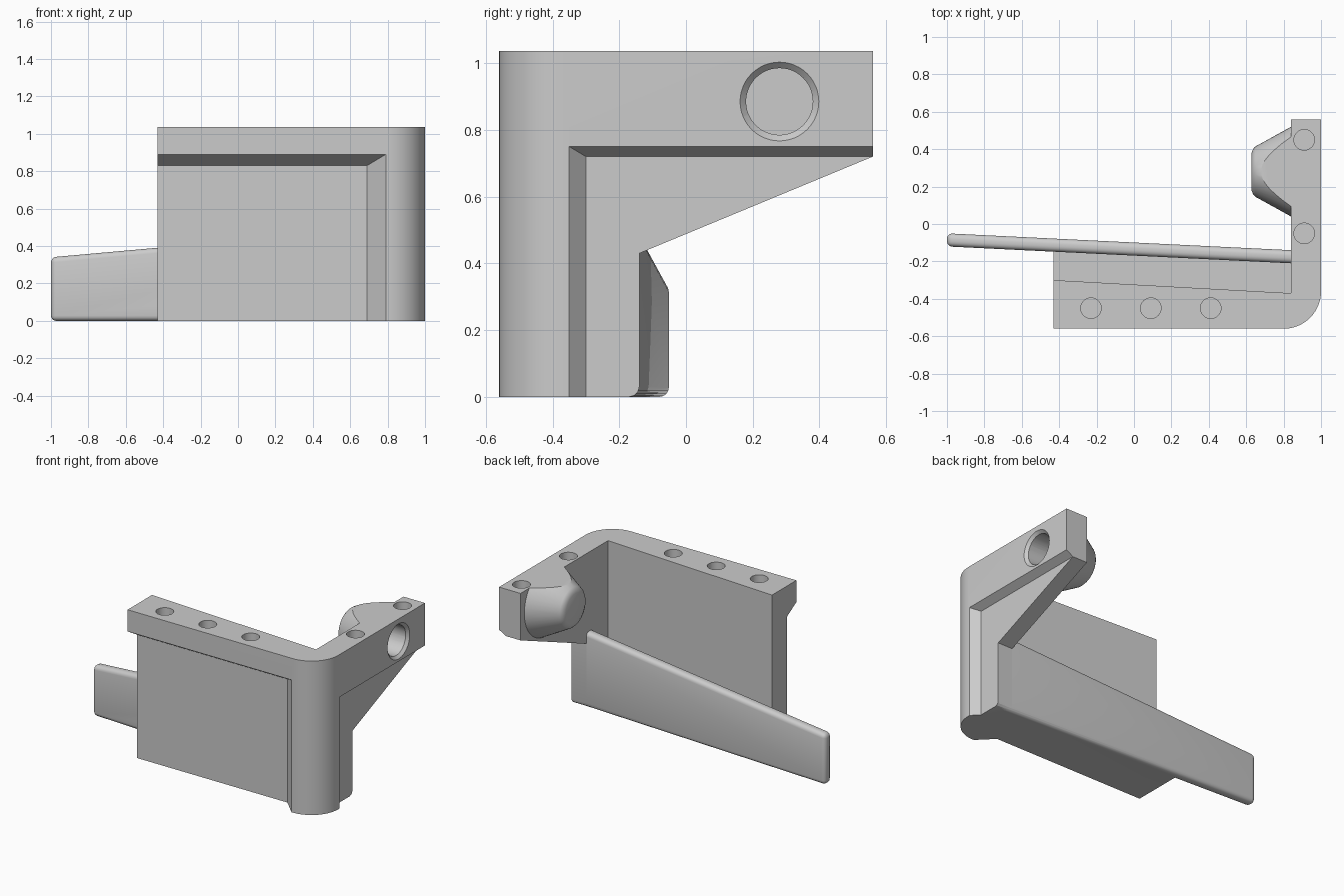
import bpy, bmesh
from math import cos, sin, pi, radians
from mathutils import Vector

cube = bpy.data.objects.get("Cube")
if cube:
    bpy.data.objects.remove(cube, do_unlink=True)

grey = bpy.data.materials.new("plain grey")
grey.use_nodes = True
grey.diffuse_color = (0.6, 0.6, 0.6, 1)
grey.node_tree.nodes["Principled BSDF"].inputs["Base Color"].default_value = (0.6, 0.6, 0.6, 1)


def finish(name, bm):
    bmesh.ops.recalc_face_normals(bm, faces=bm.faces)
    mesh = bpy.data.meshes.new(name)
    bm.to_mesh(mesh)
    bm.free()
    mesh.materials.append(grey)
    obj = bpy.data.objects.new(name, mesh)
    bpy.context.collection.objects.link(obj)
    return obj


def prism(name, points, direction):
    """Extrude a flat outline along a direction."""
    bm = bmesh.new()
    face = bm.faces.new([bm.verts.new(p) for p in points])
    new = bmesh.ops.extrude_face_region(bm, geom=[face])["geom"]
    verts = [v for v in new if isinstance(v, bmesh.types.BMVert)]
    bmesh.ops.translate(bm, verts=verts, vec=Vector(direction))
    return finish(name, bm)


def hull(name, points):
    """Convex solid around points."""
    bm = bmesh.new()
    for p in points:
        bm.verts.new(p)
    bmesh.ops.convex_hull(bm, input=bm.verts)
    bmesh.ops.dissolve_limit(bm, angle_limit=radians(0.5), verts=bm.verts, edges=bm.edges)
    return finish(name, bm)


def box(name, lo, hi):
    return hull(name, [(x, y, z) for x in (lo[0], hi[0])
                       for y in (lo[1], hi[1]) for z in (lo[2], hi[2])])


def ring(x, r, n=48):
    """Circle around the socket axis."""
    return [(x, 0.28 + r * cos(2 * pi * i / n), 0.885 + r * sin(2 * pi * i / n))
            for i in range(n)]


def apply_modifier(obj, mod):
    bpy.ops.object.select_all(action='DESELECT')
    bpy.context.view_layer.objects.active = obj
    obj.select_set(True)
    bpy.ops.object.modifier_apply(modifier=mod.name)


def combine(body, other, operation):
    mod = body.modifiers.new("combine", 'BOOLEAN')
    mod.operation = operation
    mod.solver = 'EXACT'
    mod.object = other
    apply_modifier(body, mod)
    bpy.data.objects.remove(other, do_unlink=True)


# L-shaped wall with a rounded outer corner
corner = [(0.8 + 0.2 * sin(a), -0.36 - 0.2 * cos(a), 0)
          for a in [pi / 2 * i / 14 for i in range(15)]]
outline = [(-0.43, -0.56, 0)] + corner + [
    (1, 0.56, 0), (0.84, 0.56, 0), (0.84, -0.37, 0), (-0.43, -0.30, 0)]
body = prism("corner_bracket", outline, (0, 0, 1.1))

# Sloped underside of the side wall
under = [(-0.17, -0.5), (-0.17, 0), (-0.155, 0.004), (-0.144, 0.015), (-0.14, 0.03),
         (-0.14, 0.43), (0.56, 0.72), (0.8, 0.82), (0.8, -0.5)]
combine(body, prism("underside_cutter", [(0.7, y, z) for y, z in under], (0.5, 0, 0)),
        'DIFFERENCE')

# Recessed panels with chamfered borders
front = [(x, y, z) for y, edge, top in ((-0.46, 0.69, 0.83), (-0.66, 0.89, 0.95))
         for x in (-0.8, edge) for z in (-0.3, top)]
side = [(x, y, z) for x, edge, top in ((0.95, -0.30, 0.72), (1.05, -0.40, 0.78))
        for y in (0.9, edge) for z in (-0.3, top)]
for points in (front, side):
    combine(body, hull("recess_cutter", points), 'DIFFERENCE')

# Channel floor
floor = [(-0.43, -0.34, 0), (0.88, -0.41, 0), (0.88, -0.18, 0), (-0.43, -0.115, 0)]
combine(body, prism("channel_floor", floor, (0, 0, 0.08)), 'UNION')

# Long tapering fin with rounded edges
fin = hull("fin", [(x, y, z) for x, y0, y1, top in
                   ((-1, -0.12, -0.05, 0.34), (0.9, -0.213, -0.143, 0.51))
                   for y in (y0, y1) for z in (0, top)])
bevel = fin.modifiers.new("round", 'BEVEL')
bevel.width = 0.028
bevel.segments = 4
apply_modifier(fin, bevel)
combine(body, fin, 'UNION')

# Conical boss on the inner side, trimmed flush with the top
boss = ring(0.86, 0.251) + ring(0.65, 0.135) + ring(0.638, 0.123) + ring(0.628, 0.1)
combine(body, hull("boss", boss), 'UNION')
combine(body, box("top_trim", (-2, -2, 1.036), (2, 2, 2)), 'DIFFERENCE')

# Blind socket with a chamfered mouth
combine(body, hull("socket_cutter", ring(0.68, 0.1) + ring(1.1, 0.1)), 'DIFFERENCE')
combine(body, hull("mouth_cutter", ring(0.98, 0.098) + ring(1.02, 0.138)), 'DIFFERENCE')

# Screw holes in the top rim
for x, y in ((-0.23, -0.45), (0.09, -0.45), (0.41, -0.45), (0.91, 0.45), (0.91, -0.05)):
    circle = [(x + 0.055 * cos(2 * pi * i / 32), y + 0.055 * sin(2 * pi * i / 32), 0.92)
              for i in range(32)]
    combine(body, prism("screw_hole_cutter", circle, (0, 0, 0.3)), 'DIFFERENCE')

bpy.ops.object.select_all(action='DESELECT')
body.select_set(True)
bpy.context.view_layer.objects.active = body
bpy.ops.object.shade_smooth_by_angle(angle=radians(30))
